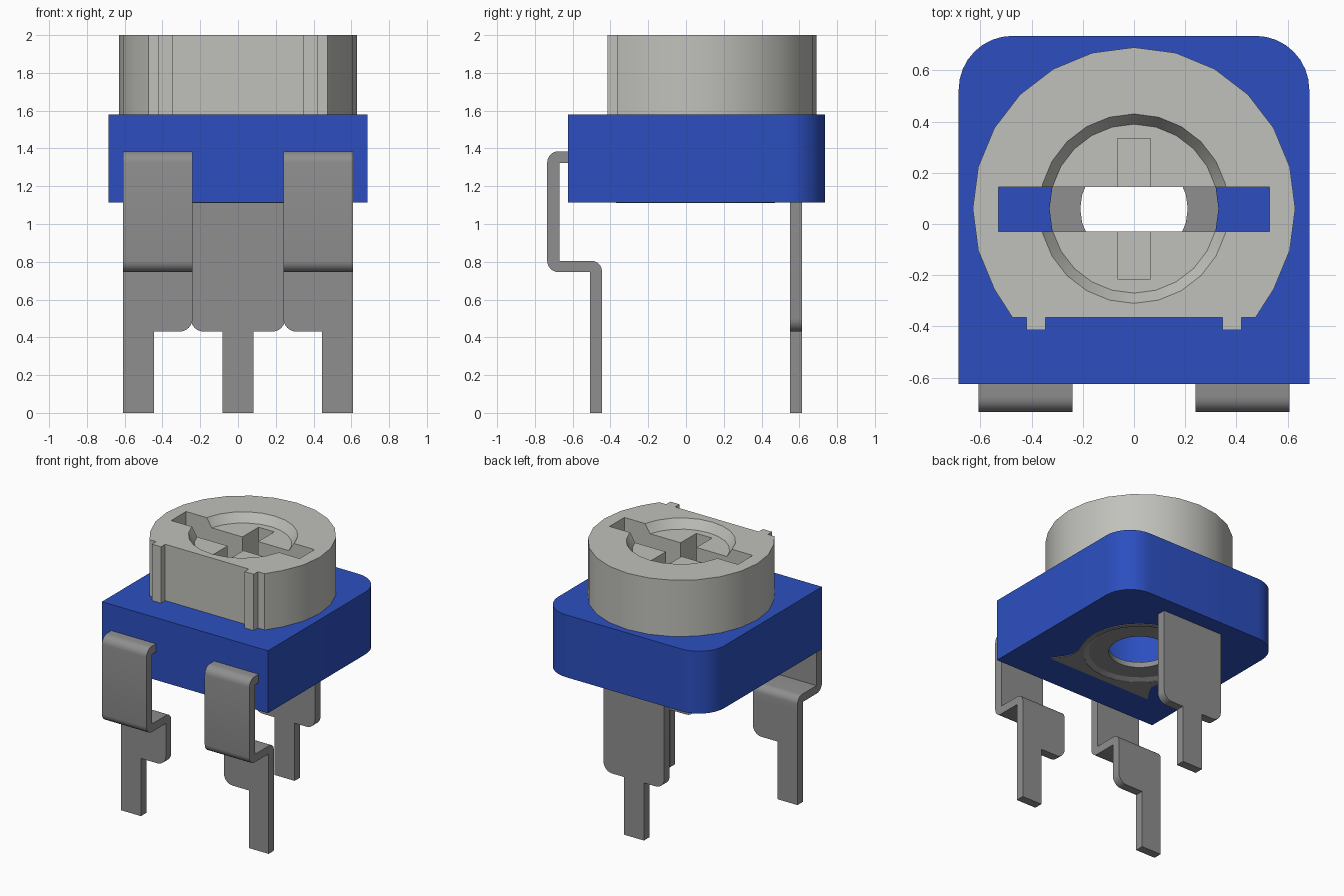
import bpy, bmesh, math
from mathutils import Vector

cube = bpy.data.objects.get("Cube")
if cube:
    bpy.data.objects.remove(cube, do_unlink=True)

CY = 0.06  # y of the rotation axis


def material(name, rgb, rough=0.5):
    m = bpy.data.materials.new(name)
    m.use_nodes = True
    col = (*rgb, 1.0)
    m.diffuse_color = col
    bsdf = m.node_tree.nodes["Principled BSDF"]
    bsdf.inputs["Base Color"].default_value = col
    bsdf.inputs["Roughness"].default_value = rough
    return m


BLUE = material("blue plastic", (0.025, 0.078, 0.53))
PALE = material("pale grey plastic", (0.53, 0.53, 0.50))
METAL = material("grey metal", (0.275, 0.275, 0.275))


def make(name, bm, mat):
    bmesh.ops.recalc_face_normals(bm, faces=bm.faces)
    me = bpy.data.meshes.new(name)
    bm.to_mesh(me)
    bm.free()
    ob = bpy.data.objects.new(name, me)
    bpy.context.collection.objects.link(ob)
    if mat:
        me.materials.append(mat)
    return ob


def rounded(corners, steps=6):
    """Polygon from (u, v[, radius]) corners, with rounded ones turned to arcs."""
    out, n = [], len(corners)
    for i, c in enumerate(corners):
        p = Vector(c[:2])
        r = c[2] if len(c) > 2 else 0
        if r == 0:
            out.append(tuple(p))
            continue
        a = (Vector(corners[i - 1][:2]) - p).normalized()
        b = (Vector(corners[(i + 1) % n][:2]) - p).normalized()
        centre = p + (a + b) * r  # right-angled corners only
        for k in range(steps + 1):
            t = k / steps * math.pi / 2
            out.append(tuple(centre - b * r * math.cos(t) - a * r * math.sin(t)))
    return out


def prism(name, pts, axis, lo, hi, mat=None):
    """Extrude a 2D outline along an axis (x: yz, y: xz, z: xy outline)."""
    place = {"x": lambda u, v, w: (w, u, v),
             "y": lambda u, v, w: (u, w, v),
             "z": lambda u, v, w: (u, v, w)}[axis]
    bm = bmesh.new()
    rows = [[bm.verts.new(place(u, v, w)) for u, v in pts] for w in (lo, hi)]
    bm.faces.new(rows[0])
    bm.faces.new(rows[1])
    for i in range(len(pts)):
        j = (i + 1) % len(pts)
        bm.faces.new((rows[0][i], rows[0][j], rows[1][j], rows[1][i]))
    return make(name, bm, mat)


def rect(x, y0, y1):
    return [(-x, y0), (x, y0), (x, y1), (-x, y1)]


def lathe(name, profile, mat=None, n=24, closed=True):
    """Spin an (r, z) profile round the rotation axis."""
    bm = bmesh.new()
    rings = [[bm.verts.new((r * math.cos(math.tau * k / n),
                            CY + r * math.sin(math.tau * k / n), z))
              for k in range(n)] for r, z in profile]
    pairs = list(zip(rings, rings[1:] + rings[:1]))
    if not closed:
        pairs.pop()
        bm.faces.new(rings[0])
        bm.faces.new(rings[-1])
    for a, b in pairs:
        for k in range(n):
            j = (k + 1) % n
            bm.faces.new((a[k], a[j], b[j], b[k]))
    return make(name, bm, mat)


def cut(ob, *cutters):
    for c in cutters:
        c.hide_render = True
        mod = ob.modifiers.new("cut", "BOOLEAN")
        mod.operation, mod.solver, mod.object = "DIFFERENCE", "EXACT", c
        bpy.context.view_layer.objects.active = ob
        bpy.ops.object.modifier_apply(modifier=mod.name)
        bpy.data.objects.remove(c, do_unlink=True)


# Housing with rounded back corners and a stepped bore
body = prism("housing", rounded([(-0.685, -0.625), (0.685, -0.625),
                                 (0.685, 0.735, 0.21), (-0.685, 0.735, 0.21)], 8),
             "z", 1.115, 1.58, BLUE)
cut(body,
    lathe("bore_cutter", [(0.40, 1.0), (0.40, 1.17), (0.33, 1.17), (0.33, 1.7)],
          closed=False))

# Dial: round with a flat front carrying two ribs
arc = [(0.63 * math.cos(math.radians(a)), CY + 0.63 * math.sin(math.radians(a)))
       for a in range(-30, 211, 15)]
half = [(-0.475, -0.365), (-0.42, -0.365), (-0.42, -0.415),
        (-0.345, -0.415), (-0.345, -0.365)]
dial = prism("dial", arc + half + [(-x, y) for x, y in reversed(half)],
             "z", 1.58, 2.0, PALE)
cut(dial,
    lathe("recess_cutter", [(0.33, 1.935), (0.37, 2.0), (0.37, 2.1)], closed=False),
    prism("cross_cutter", rect(0.065, -0.215, 0.335), "z", 1.73, 2.1),
    prism("slot_cutter", rect(0.53, -0.03, 0.145), "z", 1.5, 2.1))

# Metal bushing inside the bore
bushing = lathe("wiper_bushing", [(0.21, 1.17), (0.21, 1.13), (0.345, 1.13),
                                  (0.38, 1.112), (0.40, 1.112), (0.40, 1.17)], METAL)

# Thin wiper plate under the housing, flaring to two front tips
side = [(0.43, -0.37), (0.375, -0.29), (0.345, -0.23), (0.35, -0.17)]
ring = [(0.41 * math.cos(math.radians(a)), CY + 0.41 * math.sin(math.radians(a)))
        for a in range(-20, 201, 10)]
plate = prism("wiper_plate", side + ring + [(-x, y) for x, y in reversed(side)],
              "z", 1.110, 1.118, METAL)
cut(plate, lathe("plate_cutter", [(0.38, 1.0), (0.38, 1.3)], closed=False))

# Front terminals: bent strip, then a flat tab narrowing to a pin
strip = rounded([(-0.60, 1.385), (-0.735, 1.385, 0.06), (-0.735, 0.745, 0.06),
                 (-0.508, 0.745), (-0.508, 0.70), (-0.445, 0.70),
                 (-0.445, 0.805, 0.055), (-0.67, 0.805), (-0.67, 1.322),
                 (-0.60, 1.322)])
tab = rounded([(0.24, 0.70), (0.608, 0.70), (0.608, 0.0), (0.445, 0.0),
               (0.445, 0.43), (0.24, 0.43, 0.07)])
terminals = []
for label, s in (("left", 1), ("right", -1)):
    terminals.append(prism(f"{label}_front_terminal_strip", strip, "x",
                           s * 0.24, s * 0.608, METAL))
    terminals.append(prism(f"{label}_front_terminal_pin",
                           [(s * x, z) for x, z in tab], "y", -0.508, -0.445, METAL))

# Back terminal: wide plate with a centred pin
terminals.append(prism("back_terminal", rounded(
    [(-0.25, 1.12), (-0.25, 0.43, 0.07), (-0.083, 0.43), (-0.083, 0.0),
     (0.083, 0.0), (0.083, 0.43), (0.25, 0.43, 0.07), (0.25, 1.12)]),
    "y", 0.55, 0.615, METAL))

# Smooth the curved walls, keep the edges crisp
bpy.ops.object.select_all(action="DESELECT")
for ob in [body, dial, bushing, plate] + terminals:
    ob.select_set(True)
bpy.context.view_layer.objects.active = body
bpy.ops.object.shade_smooth_by_angle(angle=math.radians(25))
